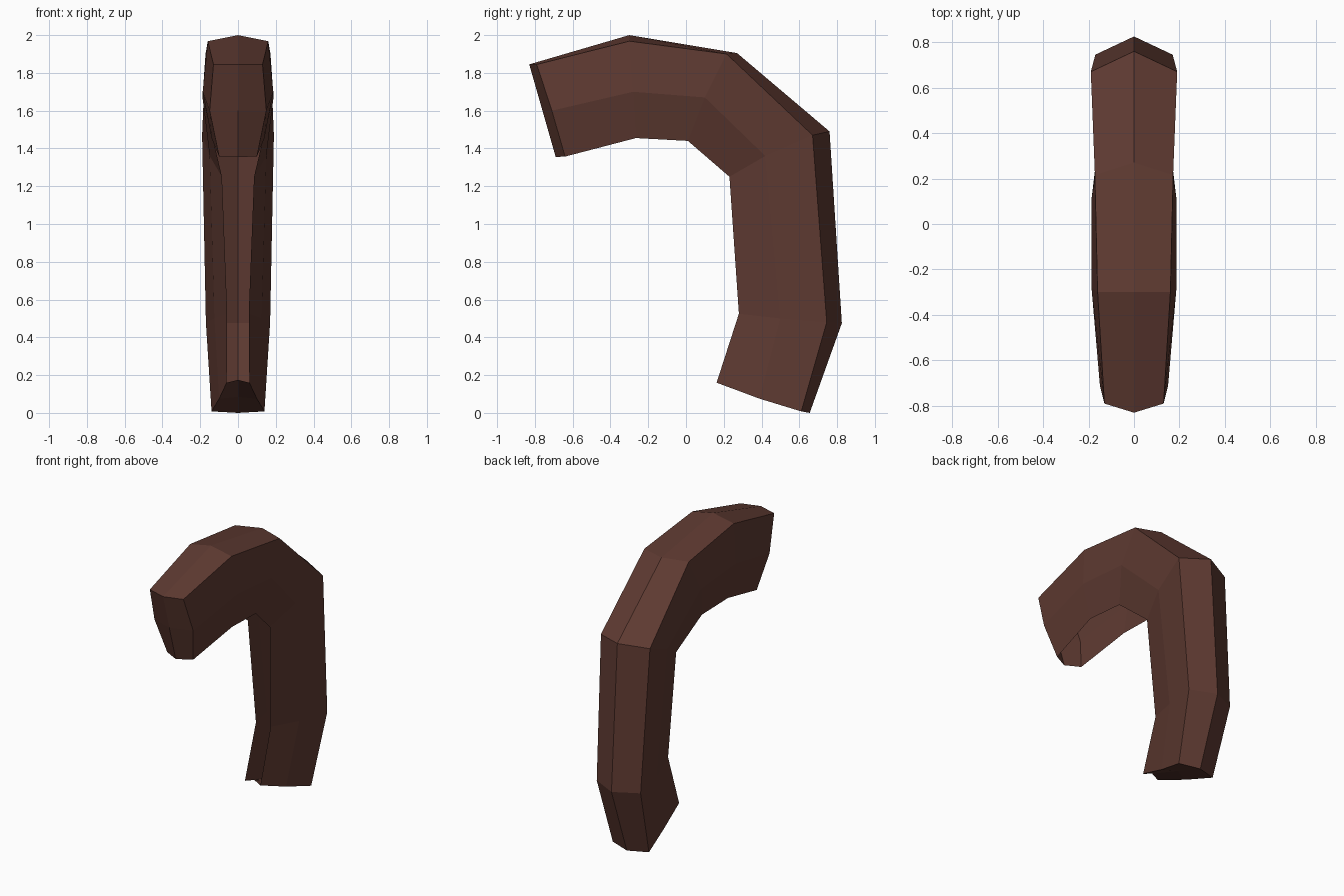
import bpy
import bmesh

if "Cube" in bpy.data.objects:
    bpy.data.objects.remove(bpy.data.objects["Cube"])

# Half profile of each rib along the hook, from the front tip to the lower tip:
# centre ridge, outer corner, side, inner lip (the inner side stays open)
RIBS = [
    [(0, -0.83, 1.845), (0.13, -0.79, 1.845), (0.15, -0.71, 1.60), (0.10, -0.64, 1.357)],
    [(0, -0.30, 2.00), (0.16, -0.30, 1.968), (0.187, -0.28, 1.70), (0.14, -0.265, 1.455)],
    [(0, 0.27, 1.905), (0.172, 0.215, 1.90), (0.188, 0.10, 1.67), (0.13, 0.01, 1.44)],
    [(0, 0.76, 1.49), (0.19, 0.67, 1.47), (0.15, 0.42, 1.36), (0.085, 0.23, 1.25)],
    [(0, 0.825, 0.475), (0.17, 0.745, 0.48), (0.125, 0.50, 0.50), (0.057, 0.28, 0.525)],
    [(0, 0.655, 0.0), (0.14, 0.61, 0.008), (0.10, 0.39, 0.075), (0.06, 0.162, 0.16)],
]
# Middle and inner centre points of the two end caps
CAPS = {0: [(0, -0.76, 1.60), (0, -0.69, 1.355)],
        5: [(0, 0.43, 0.085), (0, 0.18, 0.175)]}

brown = bpy.data.materials.new("dark_brown")
brown.diffuse_color = (0.112, 0.042, 0.031, 1)
brown.use_nodes = True
brown.node_tree.nodes["Principled BSDF"].inputs["Base Color"].default_value = brown.diffuse_color

bm = bmesh.new()
rings = [[bm.verts.new(p) for p in rib] for rib in RIBS]

# Curved shell
for a, b in zip(rings, rings[1:]):
    for i in range(3):
        bm.faces.new((a[i], b[i], b[i + 1], a[i + 1]))

# End caps
for index, points in CAPS.items():
    ridge, corner, side, lip = rings[index]
    middle, inner = [bm.verts.new(p) for p in points]
    quads = [(ridge, corner, side, middle), (middle, side, lip, inner)]
    for quad in quads:
        bm.faces.new(quad if index == 0 else quad[::-1])

# Mirror the half across the centre plane
geom = bm.verts[:] + bm.edges[:] + bm.faces[:]
bmesh.ops.mirror(bm, geom=geom, axis='X', merge_dist=0.001)
bmesh.ops.remove_doubles(bm, verts=bm.verts[:], dist=0.001)
bmesh.ops.recalc_face_normals(bm, faces=bm.faces[:])

# Make sure the shell faces outward: the top faces must point up
top = max(bm.faces, key=lambda f: f.calc_center_median().z)
if top.normal.z < 0:
    bmesh.ops.reverse_faces(bm, faces=bm.faces[:])

mesh = bpy.data.meshes.new("curved_hook")
bm.to_mesh(mesh)
bm.free()
mesh.materials.append(brown)
hook = bpy.data.objects.new("curved_hook", mesh)
bpy.context.collection.objects.link(hook)
